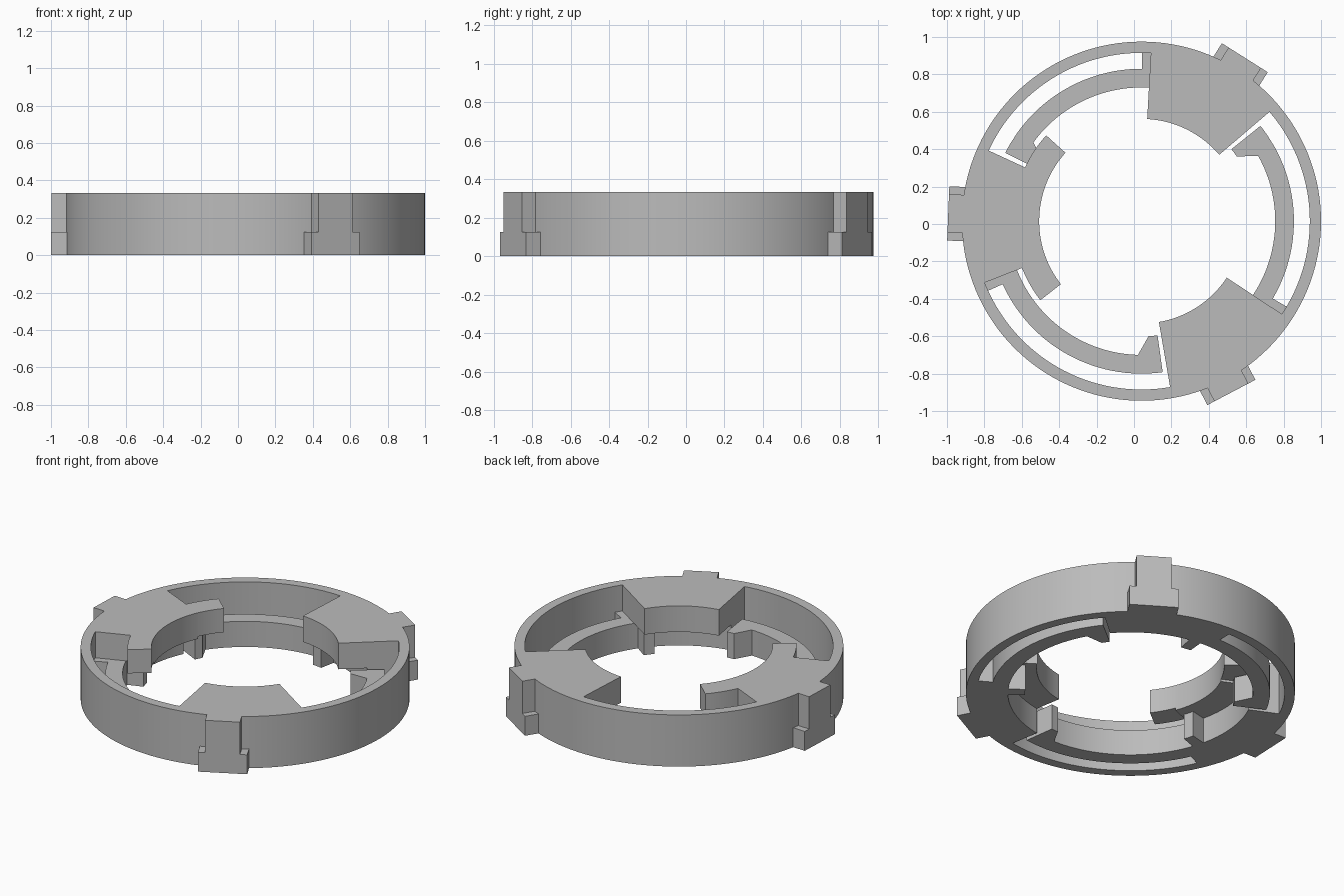
import bpy, bmesh
from math import cos, sin, radians, ceil
from mathutils import Matrix, Vector

if "Cube" in bpy.data.objects:
    bpy.data.objects.remove(bpy.data.objects["Cube"])

CENTRE = Vector((0.04, 0.015, 0))
TOP = 0.333
MID = 0.165          # height where the upper flanges begin
RIM_IN, RIM_OUT = 0.90, 0.96
ARM_IN, ARM_OUT = 0.715, 0.815

grey = bpy.data.materials.new("plain_grey")
grey.use_nodes = True
grey.diffuse_color = (0.5, 0.5, 0.5, 1)
grey.node_tree.nodes["Principled BSDF"].inputs["Base Color"].default_value = (0.5, 0.5, 0.5, 1)


def finish(name, bm):
    bmesh.ops.recalc_face_normals(bm, faces=bm.faces)
    mesh = bpy.data.meshes.new(name)
    bm.to_mesh(mesh)
    bm.free()
    mesh.materials.append(grey)
    obj = bpy.data.objects.new(name, mesh)
    obj.location = CENTRE
    bpy.context.collection.objects.link(obj)
    bpy.ops.object.select_all(action='DESELECT')
    obj.select_set(True)
    bpy.context.view_layer.objects.active = obj
    bpy.ops.object.shade_smooth_by_angle(angle=radians(25))


def sweep(name, stations, z0, z1, closed=False):
    """Rectangular section carried through (angle, inner radius, outer radius)."""
    bm = bmesh.new()
    loops = []
    for angle, r0, r1 in stations:
        c, s = cos(radians(angle)), sin(radians(angle))
        section = ((r0, z0), (r1, z0), (r1, z1), (r0, z1))
        loops.append([bm.verts.new((r * c, r * s, z)) for r, z in section])
    pairs = list(zip(loops, loops[1:]))
    if closed:
        pairs.append((loops[-1], loops[0]))
    else:
        bm.faces.new(loops[0])
        bm.faces.new(loops[-1])
    for a, b in pairs:
        for i in range(4):
            j = (i + 1) % 4
            bm.faces.new((a[i], a[j], b[j], b[i]))
    finish(name, bm)


def arc(r0, r1, a0, a1, step=2.5):
    n = max(1, ceil((a1 - a0) / step))
    return [(a0 + (a1 - a0) * i / n, r0, r1) for i in range(n + 1)]


def tab(name, angle, width, height):
    """Flat-faced key on the outside of the rim."""
    r0, r1 = 0.93, 1.034
    bm = bmesh.new()
    bmesh.ops.create_cube(bm, size=1)
    bmesh.ops.scale(bm, vec=(r1 - r0, width, height), verts=bm.verts)
    bmesh.ops.translate(bm, vec=((r0 + r1) / 2, 0, height / 2), verts=bm.verts)
    bmesh.ops.rotate(bm, matrix=Matrix.Rotation(radians(angle), 3, 'Z'), verts=bm.verts)
    finish(name, bm)


# Outer rim
sweep("outer_rim", arc(RIM_IN, RIM_OUT, 0, 360)[:-1], 0, TOP, closed=True)

# Blocks: start angle, end angle, start of the next block
blocks = {
    "back": (40.5, 86.8, 155.2),
    "right": (155.2, 201.4, 279.8),
    "front": (279.8, 326.5, 400.5),
}
for label, (start, end, following) in blocks.items():
    # Upper flange and its base against the rim
    sweep(label + "_flange", arc(0.547, RIM_IN + 0.01, start, end), MID, TOP)
    sweep(label + "_base", arc(ARM_IN, RIM_IN + 0.01, start, end + 3), 0, MID)
    # Stop tooth under the flange
    sweep(label + "_stop_tooth", arc(0.615, ARM_IN + 0.01, end - 8, end - 2), 0, MID)
    # Spring arm ending in an inward hook
    tip = following - 1.8
    sweep(label + "_spring_arm",
          arc(ARM_IN, ARM_OUT, end + 2, tip - 9.5)
          + [(tip - 4.5, 0.616, ARM_OUT), (tip - 2, 0.616, ARM_OUT), (tip, 0.616, ARM_OUT)],
          0, MID)

# Long inner lip reaching past both sides of the right block
for name, a0, a1 in (("right_lip_back", 138, 155.5), ("right_lip_front", 201.1, 218)):
    sweep(name, arc(0.547, 0.686, a0, a1), 0.18, TOP)

# Stepped outer tabs
for label, angle in (("back", 57.7), ("right", 177.7), ("front", 297.7)):
    tab(label + "_tab_foot", angle, 0.29, 0.125)
    tab(label + "_tab", angle, 0.205, TOP)
